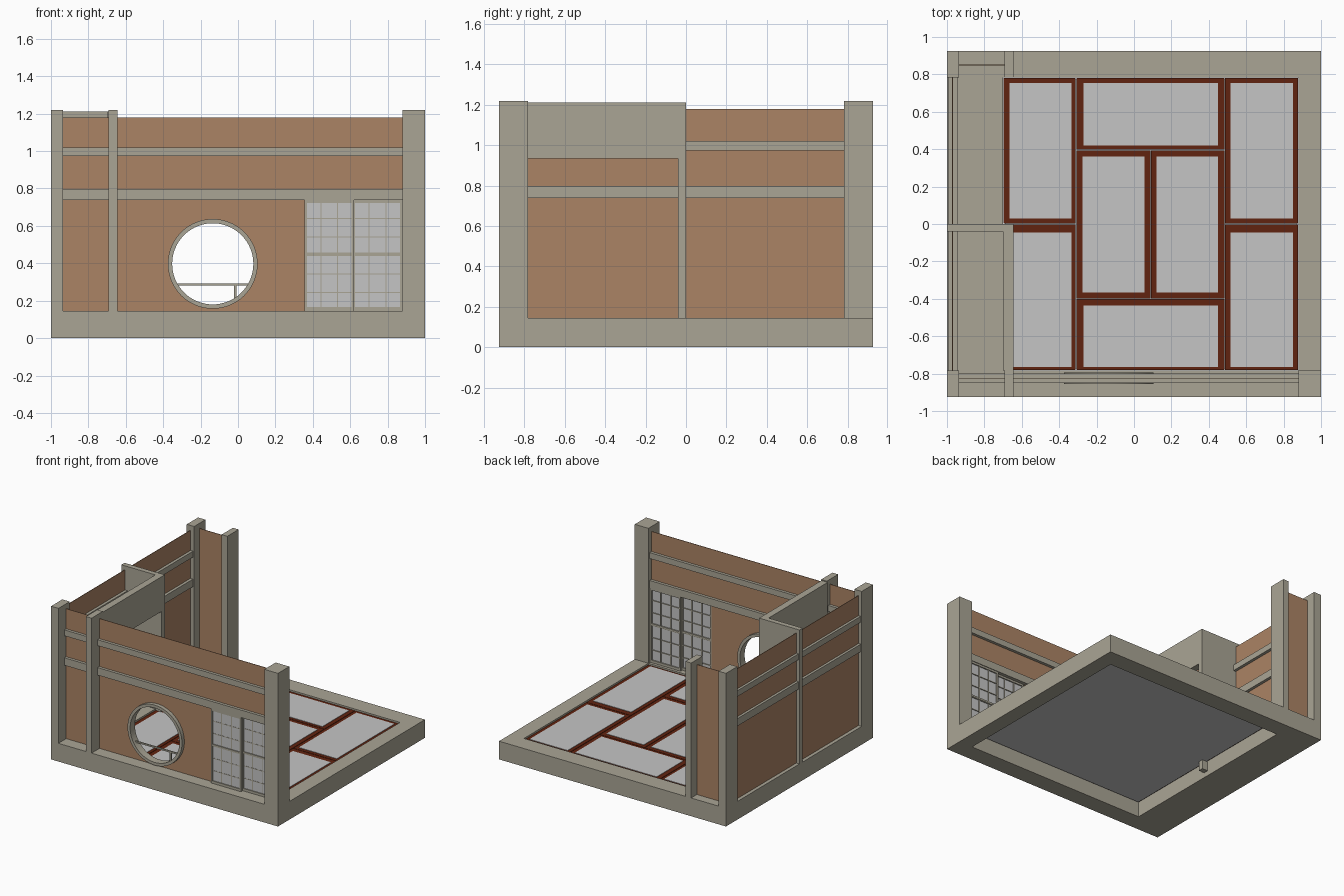
import bpy, bmesh, math

if "Cube" in bpy.data.objects:
    bpy.data.objects.remove(bpy.data.objects["Cube"])


def material(name, rgb):
    m = bpy.data.materials.new(name)
    m.diffuse_color = (*rgb, 1)
    m.use_nodes = True
    m.node_tree.nodes["Principled BSDF"].inputs["Base Color"].default_value = m.diffuse_color
    return m


WOOD = material("pale_wood", (0.40, 0.375, 0.30))
CLAY = material("brown_plaster", (0.41, 0.23, 0.13))
TRIM = material("dark_red_trim", (0.12, 0.017, 0.005))
PAPER = material("light_grey", (0.56, 0.56, 0.56))


def finish(name, bm, mat):
    bmesh.ops.recalc_face_normals(bm, faces=bm.faces)
    me = bpy.data.meshes.new(name)
    bm.to_mesh(me)
    bm.free()
    me.materials.append(mat)
    ob = bpy.data.objects.new(name, me)
    bpy.context.collection.objects.link(ob)
    return ob


def boxes(name, mat, *specs):
    """One object made of boxes given as (x0, x1, y0, y1, z0, z1)."""
    bm = bmesh.new()
    for x0, x1, y0, y1, z0, z1 in specs:
        for v in bmesh.ops.create_cube(bm, size=1)["verts"]:
            v.co = (x1 if v.co.x > 0 else x0,
                    y1 if v.co.y > 0 else y0,
                    z1 if v.co.z > 0 else z0)
    return finish(name, bm, mat)


D = 0.925          # half depth
IN = 0.783         # inner half depth
B = 0.145          # base height
TOP = 1.22
T = 0.002          # half thickness of wall sheets
FY, LX = -0.825, -0.97   # front and left wall planes

# base frame with wide alcove floor on the left
boxes("base_frame", WOOD,
      (-1, 1, -D, -IN, 0, B), (-1, 1, IN, D, 0, B),
      (-1, -0.70, -IN, IN, 0, B), (0.88, 1, -IN, IN, 0, B))

# posts
for tag, s in (("front", -1), ("back", 1)):
    y0, y1 = sorted((s * IN, s * D))
    boxes(tag + "_left_corner_post", WOOD, (-1, -0.935, y0, y1, B, TOP))
    boxes(tag + "_alcove_post", WOOD, (-0.693, -0.643, y0, y1, B, TOP))
boxes("front_right_corner_post", WOOD, (0.88, 1, -D, -IN, B, TOP))

# alcove partition, hanging wall above the opening, and post foot under the floor
boxes("alcove_partition", WOOD, (-1, -0.645, -0.04, 0, B, 1.212))
boxes("alcove_hanging_wall", WOOD, (-0.70, -0.645, -IN, -0.04, 0.935, 1.212))
boxes("partition_foot", WOOD, (-0.70, -0.65, -0.04, 0, 0.04, B))

# plaster sheets
boxes("left_wall", CLAY, (LX - T, LX + T, -IN, -0.04, B, 1.18),
      (LX - T, LX + T, 0, IN, B, 1.18))
boxes("back_short_wall", CLAY, (-0.935, -0.693, 0.85 - T, 0.85 + T, B, 1.18))
boxes("front_short_wall", CLAY, (-0.935, -0.693, FY - T, FY + T, B, 1.18))
boxes("front_upper_wall", CLAY, (-0.643, 0.88, FY - T, FY + T, 0.77, 1.18))

# rails on the front and left walls
for tag, z0, z1 in (("lower", 0.738, 0.798), ("upper", 0.973, 1.02)):
    boxes("front_%s_rail" % tag, WOOD,
          (-0.935, -0.693, -0.85, -0.80, z0, z1), (-0.643, 0.88, -0.85, -0.80, z0, z1))
    boxes("left_%s_rail" % tag, WOOD,
          (-0.992, -0.945, -IN, -0.04, z0, z1), (-0.992, -0.945, 0, IN, z0, z1))

# front wall with round opening: strip from the circle out to the rectangle
CX, CZ, RO, RI = -0.135, 0.397, 0.24, 0.217
X0, X1, Z0, Z1 = -0.643, 0.355, B, 0.77
angles = [2 * math.pi * i / 64 for i in range(64)]
angles += [math.atan2(z - CZ, x - CX) % (2 * math.pi) for x in (X0, X1) for z in (Z0, Z1)]
bm = bmesh.new()
pairs = []
for a in sorted(angles):
    c, s = math.cos(a), math.sin(a)
    tx = ((X1 if c > 0 else X0) - CX) / c if abs(c) > 1e-6 else 1e9
    tz = ((Z1 if s > 0 else Z0) - CZ) / s if abs(s) > 1e-6 else 1e9
    t, r = min(tx, tz), (RO + RI) / 2
    pairs.append([bm.verts.new((CX + k * c, FY, CZ + k * s)) for k in (r, t)])
for p, q in zip(pairs, pairs[1:] + pairs[:1]):
    bm.faces.new((p[0], p[1], q[1], q[0]))
finish("front_window_wall", bm, CLAY)

# round window ring: rectangular section swept round the circle
bm = bmesh.new()
rings = []
for i in range(64):
    a = 2 * math.pi * i / 64
    rings.append([bm.verts.new((CX + r * math.cos(a), y, CZ + r * math.sin(a)))
                  for r, y in ((RI, -0.855), (RO, -0.855), (RO, -0.795), (RI, -0.795))])
for p, q in zip(rings, rings[1:] + rings[:1]):
    for j in range(4):
        k = (j + 1) % 4
        bm.faces.new((p[j], p[k], q[k], q[j]))
ring = finish("round_window_ring", bm, WOOD)
bpy.context.view_layer.objects.active = ring
ring.select_set(True)
bpy.ops.object.shade_smooth_by_angle(angle=math.radians(30))

# low bar in the round window
boxes("window_bar", WOOD, (-0.325, 0.055, -0.83, -0.82, 0.28, 0.292),
      (-0.022, -0.008, -0.83, -0.82, 0.20, 0.28))


# sliding paper screens with lattice
def screen(name, x0, x1, y, side):
    z0, z1, w = B, 0.738, 0.014
    ya, yb = y - 0.01, y + 0.01
    boxes(name + "_frame", WOOD,
          (x0, x0 + w, ya, yb, z0, z1), (x1 - w, x1, ya, yb, z0, z1),
          (x0 + w, x1 - w, ya, yb, z0, z0 + 0.02), (x0 + w, x1 - w, ya, yb, z1 - 0.016, z1),
          (x0 + w, x1 - w, ya, yb, 0.443, 0.457))
    boxes(name + "_paper", PAPER, (x0 + w, x1 - w, y - 0.003, y + 0.001, z0 + 0.02, z1 - 0.016))
    bars = []
    for i in (1, 2):
        x = x0 + (x1 - x0) * i / 3
        bars.append((x - 0.003, x + 0.003, y - 0.004, y + 0.008, z0 + 0.02, z1 - 0.016))
    for i in range(1, 6):
        z = z0 + (z1 - z0) * i / 6
        bars.append((x0 + w, x1 - w, y - 0.0045, y + 0.0075, z - 0.003, z + 0.003))
    boxes(name + "_lattice", WOOD, *bars)


screen("left_screen", 0.355, 0.62, -0.837, 0)
screen("right_screen", 0.612, 0.88, -0.815, 0)

# floor mats: outer rectangle (trim) and inner rectangle (woven top)
MATS = [((-0.70, -0.31, 0, IN), (-0.665, -0.335, 0.03, 0.755)),
        ((-0.31, 0.485, 0.395, IN), (-0.27, 0.45, 0.42, 0.755)),
        ((0.485, 0.88, 0, IN), (0.515, 0.85, 0.03, 0.755)),
        ((-0.70, -0.31, -IN, 0), (-0.665, -0.335, -0.765, -0.045)),
        ((-0.31, 0.09, -0.40, 0.395), (-0.275, 0.057, -0.365, 0.36)),
        ((0.09, 0.485, -0.40, 0.395), (0.12, 0.45, -0.365, 0.36)),
        ((-0.31, 0.485, -IN, -0.40), (-0.27, 0.45, -0.765, -0.435)),
        ((0.485, 0.88, -IN, 0), (0.515, 0.85, -0.765, -0.045))]
G = 0.002
boxes("mat_trim", TRIM, *[(a + G, b - G, c + G, d - G, 0.12, 0.133) for (a, b, c, d), _ in MATS])
boxes("mat_tops", PAPER, *[(*inner, 0.125, 0.136) for _, inner in MATS])
boxes("mat_underside", PAPER, (-0.69, 0.87, -0.773, 0.773, 0.114, 0.12))
